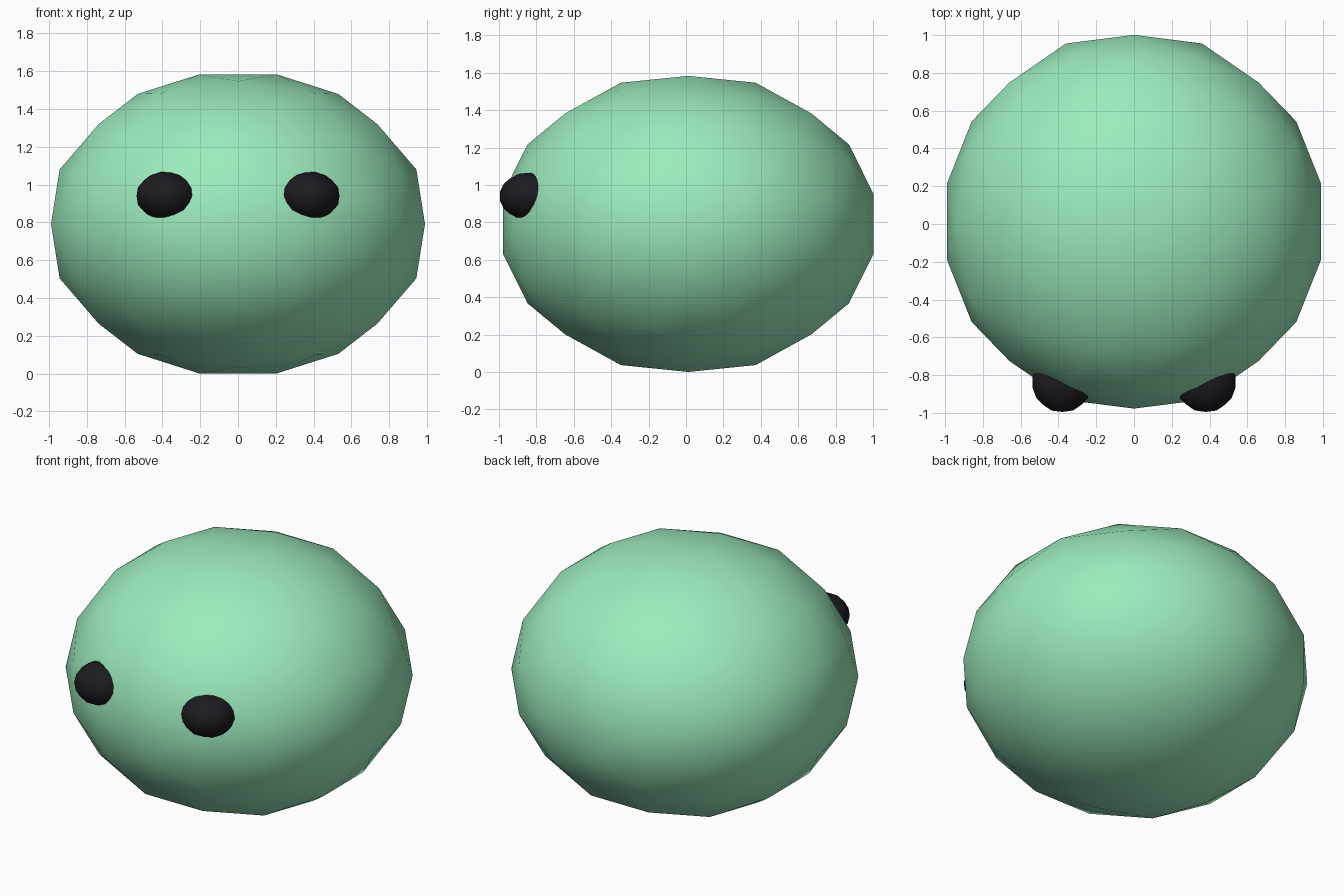
import bpy, bmesh, math
from mathutils import Vector

if "Cube" in bpy.data.objects:
    bpy.data.objects.remove(bpy.data.objects["Cube"])


def material(name, rgb):
    m = bpy.data.materials.new(name)
    m.diffuse_color = (*rgb, 1)
    m.use_nodes = True
    m.node_tree.nodes["Principled BSDF"].inputs["Base Color"].default_value = m.diffuse_color
    return m


def hull(points):
    bm = bmesh.new()
    for p in points:
        bm.verts.new(p)
    bmesh.ops.remove_doubles(bm, verts=bm.verts[:], dist=1e-4)
    bmesh.ops.convex_hull(bm, input=bm.verts[:])
    bmesh.ops.recalc_face_normals(bm, faces=bm.faces[:])
    return bm


def geodesic(name, radius, loc, squash, mat, freq=3):
    """Icosahedron with every edge cut in thirds, pushed out to a sphere."""
    phi = (1 + math.sqrt(5)) / 2
    corners = []
    for a in (-1, 1):
        for b in (-phi, phi):
            corners += [Vector((b, a, 0)), Vector((0, b, a)), Vector((a, 0, b))]
    base = hull(corners)
    points = []
    for f in base.faces:
        a, b, c = [v.co for v in f.verts]
        for i in range(freq + 1):
            for j in range(freq + 1 - i):
                p = a * i + b * j + c * (freq - i - j)
                points.append(p.normalized() * radius)
    base.free()
    bm = hull(points)
    for v in bm.verts:
        v.co.z *= squash
    for f in bm.faces:
        f.smooth = True
    me = bpy.data.meshes.new(name)
    bm.to_mesh(me)
    bm.free()
    ob = bpy.data.objects.new(name, me)
    ob.location = loc
    me.materials.append(mat)
    bpy.context.collection.objects.link(ob)
    return ob


green = material("mint_green", (0.33, 0.83, 0.51))
black = material("eye_black", (0.011, 0.011, 0.015))

# Squashed round body
geodesic("body", 1.01, (0, 0.012, 0.792), 0.8, green)

# Pair of eyes sunk into the front
for side, sx in (("left", -1), ("right", 1)):
    geodesic("eye_" + side, 0.16, (sx * 0.38, -0.838, 0.94), 0.8, black)
